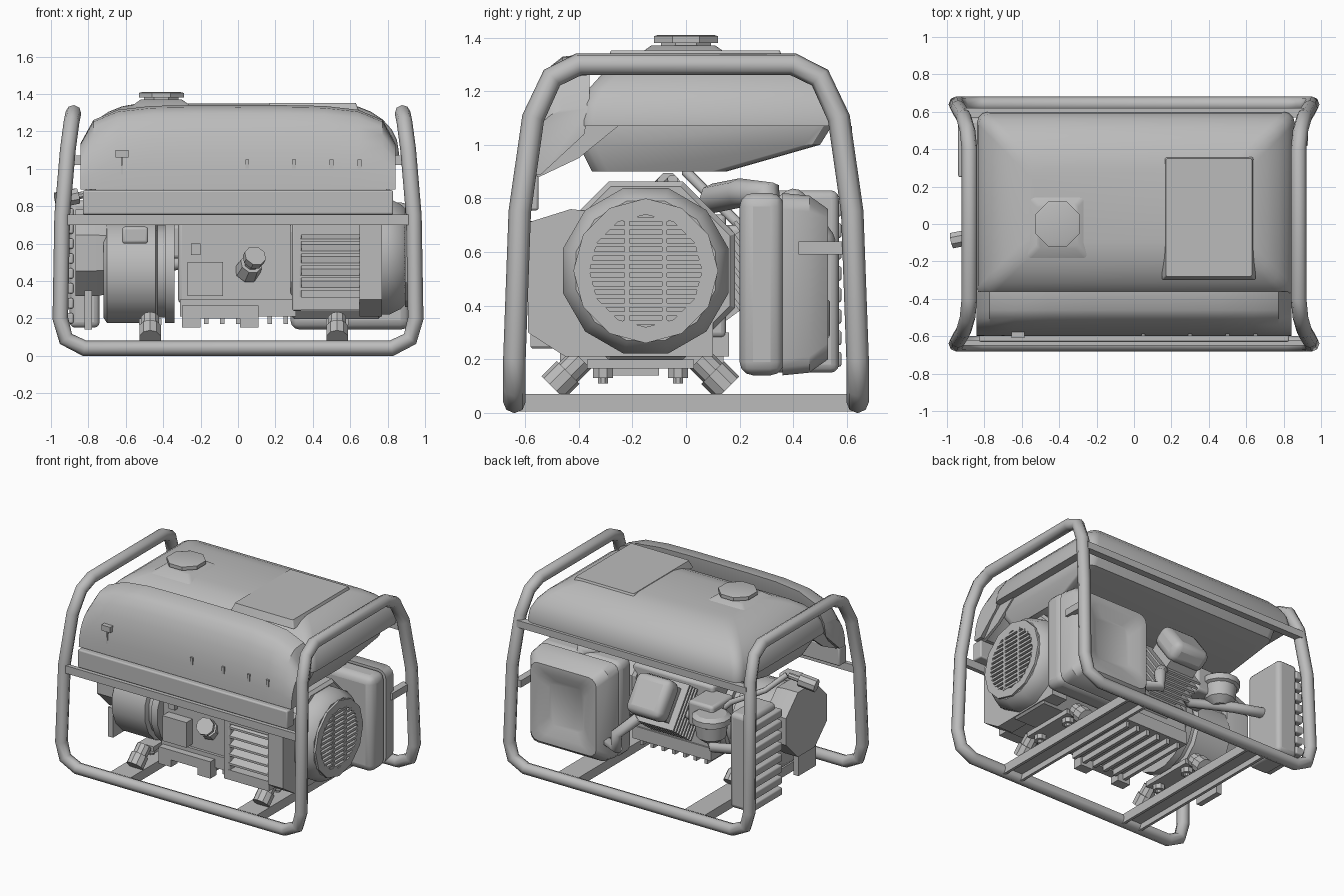
import bpy, bmesh, math
from mathutils import Matrix, Vector

cube = bpy.data.objects.get("Cube")
if cube:
    bpy.data.objects.remove(cube, do_unlink=True)

shade = (.5, .5, .5, 1)
grey = bpy.data.materials.new("plain_grey")
grey.use_nodes = True
grey.diffuse_color = shade
grey.node_tree.nodes["Principled BSDF"].inputs["Base Color"].default_value = shade
solid_parts = []


def finish(name, bm, bevel=0):
    bmesh.ops.recalc_face_normals(bm, faces=bm.faces)
    mesh = bpy.data.meshes.new(name)
    bm.to_mesh(mesh)
    bm.free()
    mesh.materials.append(grey)
    part = bpy.data.objects.new(name, mesh)
    bpy.context.collection.objects.link(part)
    if bevel:
        modifier = part.modifiers.new("rounded_edges", "BEVEL")
        modifier.width, modifier.segments = bevel, 3
    solid_parts.append(part)


def box(name, x, y, z, bevel=0, matrix=Matrix()):
    """Box from (low, high) pairs on each axis."""
    bm = bmesh.new()
    middle = Vector([(low + high) / 2 for low, high in (x, y, z)])
    size = Matrix.Diagonal([high - low for low, high in (x, y, z)] + [1])
    bmesh.ops.create_cube(bm, size=1, matrix=matrix @ Matrix.Translation(middle) @ size)
    finish(name, bm, bevel)


def around(value, half):
    return value - half, value + half


def loft(name, rings):
    """Skin a list of equal-length point rings and close both ends."""
    bm = bmesh.new()
    rows = [[bm.verts.new(point) for point in ring] for ring in rings]
    for lower, upper in zip(rows, rows[1:]):
        for i in range(len(lower)):
            bm.faces.new((lower[i - 1], lower[i], upper[i], upper[i - 1]))
    bm.faces.new(rows[0])
    bm.faces.new(rows[-1])
    finish(name, bm)


def prism(name, profile, ends):
    """Extrude a (y, z) profile along x."""
    loft(name, [[(x, y, z) for y, z in profile] for x in ends])


def turned(name, start, axis, steps, sides=12):
    """Turned part: steps are (distance along axis, radius)."""
    turn = Vector(axis).to_track_quat("Z", "Y")
    angles = [math.tau * (i + .5) / sides for i in range(sides)]
    loft(name, [[Vector(start) + turn @ Vector((radius * math.cos(angle), radius * math.sin(angle), distance))
                 for angle in angles] for distance, radius in steps])


def tube(name, points, radius, closed=False):
    curve = bpy.data.curves.new(name, "CURVE")
    curve.dimensions = "3D"
    curve.bevel_depth, curve.bevel_resolution, curve.use_fill_caps = radius, 2, True
    spline = curve.splines.new("POLY")
    spline.points.add(len(points) - 1)
    for point, position in zip(spline.points, points):
        point.co = (*position, 1)
    spline.use_cyclic_u = closed
    curve.materials.append(grey)
    bpy.context.collection.objects.link(bpy.data.objects.new(name, curve))


def rounded(x, y, z, inset=0, radius=.06):
    """Rounded rectangle at height z, pulled in on all sides by inset."""
    ring = []
    for quarter, (right, back) in enumerate(((1, 1), (0, 1), (0, 0), (1, 0))):
        center_x = x[right] + (inset + radius) * (1 - 2 * right)
        center_y = y[back] + (inset + radius) * (1 - 2 * back)
        for step in range(4):
            angle = (quarter + step / 3) * math.pi / 2
            ring.append((center_x + radius * math.cos(angle), center_y + radius * math.sin(angle), z))
    return ring


# Tube frame: one continuous loop through both hoops and both floor rails
leg = [(.82, .64, .04), (.92, .64, .09), (.95, .64, .2), (.94, .62, .75),
       (.91, .57, 1.1), (.89, .5, 1.25), (.88, .4, 1.3)]
loop = []
for side, depth, order in ((1, -1, 1), (1, 1, -1), (-1, 1, 1), (-1, -1, -1)):
    loop += [(side * x, depth * y, z) for x, y, z in leg[::order]]
tube("frame", loop, .042, True)
box("front_crossbar", around(0, .93), (-.65, -.62), (.7, .755))
box("rear_crossbar", around(0, .91), (.57, .62), (1.02, 1.07))
for x in (-.5, .5):
    box("floor_channel", around(x, .08), around(0, .63), (.045, .07))
    for edge in around(x, .07):
        box("channel_lip", around(edge, .01), around(0, .63), (.005, .06))

# Fuel tank: sloping pan below, domed shell above
pan_x, tank_x, tank_y = (-.76, .8), (-.84, .86), (-.4, .6)
loft("tank_pan", [rounded(pan_x, (-.4, .2), .9, .05), rounded(pan_x, (-.4, .5), 1), rounded(pan_x, (-.4, .55), 1.08)])
dome = [rounded(tank_x, tank_y, 1.07)]
for step in range(7):
    angle = step * math.pi / 13
    dome.append(rounded(tank_x, tank_y, 1.09 + .26 * math.sin(angle), .34 * (1 - math.cos(angle))))
loft("tank", dome)
pad_x, pad_y = (.15, .65), (-.3, .37)
loft("tank_pad", [rounded(pad_x, pad_y, z, inset, .01) for z, inset in ((1.3, 0), (1.352, .02))])
loft("filler_plate", [rounded((-.59, -.23), (-.2, .18), z, inset, .02) for z, inset in ((1.32, 0), (1.37, .07))])
turned("fuel_cap", (-.41, 0, 1.36), (0, 0, 1), [(0, .1), (.02, .1), (.02, .13), (.045, .13), (.05, .11)], 8)

# Control panel: curved front, lower towards both ends
sections = []
for step in range(-5, 6):
    across = math.sin(step * math.pi / 11)
    height = .45 * (1 - abs(across) ** 5) ** .2
    arc = [i * math.pi / 14 for i in range(8)]
    front = [(.85 * across, -.4 - .2 * math.cos(a) ** .8, .89 + height * math.sin(a)) for a in arc[:-1]]
    back = [(.85 * across, y, .89 + height * rise) for y, rise in ((-.36, 1), (-.38, .6), (-.54, 0))]
    sections.append(front + back)
loft("control_panel", sections)
box("panel_lip", around(0, .83), (-.63, -.55), (.755, .885), .01)
box("panel_switch", around(-.62, .035), (-.61, -.57), (1.06, 1.1))
box("switch_stem", around(-.62, .005), (-.6, -.58), (.97, 1.06))
for x in (.05, .3, .5, .65):
    box("panel_stud", around(x, .01), (-.6, -.57), (1, 1.05))
for x in (-.8, .8):
    prism("tank_gusset", [(-.59, .86), (-.54, 1.08), (-.24, 1.08), (-.4, .95)], around(x, .01))

# Fan housing with louvred front
hub = Vector((0, -.15, .53))
turned("fan_housing", (.28, hub.y, hub.z), (1, 0, 0), [(0, .34), (.02, .36), (.47, .36), (.49, .34)], 8)
box("louvre_backing", (.3, .65), (-.5, -.1), (.24, .72))
prism("housing_end", [(-.59, .3), (-.45, .21), (.1, .21), (.1, .7), (-.43, .76), (-.59, .71)], (.65, .77))
box("louvre_post", (.29, .34), (-.58, -.4), (.24, .71), .01)
for z in (.28, .68):
    box("louvre_rail", (.3, .65), (-.58, -.4), around(z, .035))
for step in range(5):
    z = .35 + step * .065
    prism("louvre", [(-.58, z), (-.58, z + .015), (-.5, z + .05), (-.5, z + .03)], (.33, .65))

# Recoil starter: stepped cover, segmented rim, barred grille
turned("recoil_cover", (.7, hub.y, hub.z), (1, 0, 0), [(0, .32), (.11, .32), (.17, .29), (.19, .27), (.19, .2)])
bm = bmesh.new()
rows = [[bm.verts.new(hub + Vector((.893, radius * math.cos(i * math.tau / 12), radius * math.sin(i * math.tau / 12))))
         for i in range(12)] for radius in (.21, .27)]
rim = [bm.faces.new((rows[0][i], rows[0][i - 1], rows[1][i - 1], rows[1][i])) for i in range(12)]
bmesh.ops.inset_individual(bm, faces=rim, thickness=.008)
raised = bmesh.ops.extrude_discrete_faces(bm, faces=rim)["faces"]
bmesh.ops.translate(bm, verts=list({v for face in raised for v in face.verts}), vec=(.015, 0, 0))
finish("recoil_rim", bm)
for step in range(-6, 7):
    rise = step * .032
    half = math.sqrt(.21 ** 2 - rise ** 2)
    box("grille_bar", (.88, .91), around(hub.y, half), around(hub.z + rise, .008))
for y in around(hub.y, .07):
    box("grille_rib", (.88, .911), around(y, .009), around(hub.z, .19))

# Engine block, sump and front fittings
box("engine_block", around(0, .32), (-.4, .15), (.28, .74), .02)
box("sump", around(0, .31), (-.42, .16), (.21, .3))
for step in range(-3, 4):
    box("sump_fin", around(step * .085, .012), (-.4, .14), (.17, .22))
box("front_mount", (-.3, .11), (-.47, -.4), (.2, .27))
for x in (-.25, .06):
    box("mount_foot", around(x, .05), (-.47, -.4), (.15, .21))
box("ignition_box", (-.27, -.08), (-.47, -.38), (.32, .5))
box("oil_sensor", (-.25, -.2), (-.43, -.38), (.54, .6))
turned("oil_filler", (.05, -.38, .45), (.2, -.6, .4), [(0, .07), (.08, .06), (.08, .04), (.12, .04), (.12, .06), (.16, .06)], 8)

# Alternator
turned("alternator", (-.34, -.15, .45), (-1, 0, 0),
       [(0, .28), (.05, .28), (.05, .25), (.09, .25), (.1, .28), (.36, .28), (.38, .25)], 16)
turned("alternator_end", (-.7, -.12, .55), (-1, 0, 0), [(0, .24), (.06, .25), (.17, .25)], 8)
box("terminal_box", around(-.55, .07), (-.46, -.36), (.6, .69), .015)
box("alternator_foot", around(-.8, .02), (-.3, -.1), (.14, .35))

# Finned cylinder and valve cover, tilted backwards
tilt = Matrix.Translation((-.04, .05, .42)) @ Matrix.Rotation(math.pi / 5, 4, "X")
box("cylinder", around(0, .11), (-.05, .42), around(0, .12), matrix=tilt)
for step in range(3, 11):
    box("cooling_fin", around(0, .16), around(step * .035, .007), around(0, .16), matrix=tilt)
box("valve_cover", around(0, .14), (.4, .55), around(0, .14), .05, tilt)

# Carburettor, fuel bowl and pipes
box("carburettor", around(-.35, .1), (.1, .34), (.52, .7), .02)
turned("fuel_bowl", (-.44, .34, .66), (0, 0, -1), [(0, .1), (.02, .13), (.06, .13), (.07, .11), (.16, .1), (.2, .05)])
tube("exhaust_pipe", [(.1, .4, .5), (.2, .5, .4), (.2, .5, .3), (.4, .4, .3)], .04)
tube("intake_elbow", [(.3, .1, .8), (.5, .2, .82), (.6, .3, .82), (.6, .3, .7)], .055)
turned("fuel_tap", (-.78, -.05, .87), (-1, -.2, -.2), [(0, .02), (.08, .02), (.08, .045), (.2, .045)], 8)
tube("fuel_hose", [(-.8, 0, .9), (-.7, .1, .8), (-.5, .2, .7), (-.4, .2, .6)], .02)

# Rounded rear box with recessed back
box("rear_box_front", around(.6, .32), (.2, .365), (.14, .82), .05)
loft("rear_box_back", [rounded(around(.6, .32), (.14, .82), y, inset)
                       for y, inset in ((.36, 0), (.46, .01), (.53, .06), (.53, .12), (.49, .18))])
back = solid_parts[-1].data
back.transform(Matrix(((1, 0, 0, 0), (0, 0, 1, 0), (0, 1, 0, 0), (0, 0, 0, 1))))
back.flip_normals()
box("rear_box_strap", (.88, .93), (.42, .61), (.59, .64))

# Side silencer with ribbed guard
box("silencer", (-.9, -.74), (.26, .57), (.15, .83), .03)
for step in range(8):
    box("guard_rib", (-.94, -.88), (.25, .58), around(.2 + step * .08, .028), .01)
tube("silencer_pipe", [(-.1, .3, .6), (-.3, .2, .5), (-.5, .4, .45), (-.75, .4, .5)], .035)

# Tilted rubber mounts and bolts
for x in (-.47, .53):
    for y, outward in ((-.39, -1), (.05, 1)):
        turned("rubber_mount", (x, y, .2), (0, outward, -1), [(0, .05), (.07, .05), (.07, .06), (.15, .06)], 10)
        turned("mount_bolt", (x, y - outward * .08, .11), (0, 0, 1), [(0, .02), (.02, .02), (.02, .04), (.06, .04)], 8)
    box("mount_plate", around(x, .06), (-.37, .03), (.165, .2))

# Soft shading with sharp edges kept
bpy.ops.object.select_all(action="DESELECT")
for part in solid_parts:
    part.select_set(True)
    bpy.context.view_layer.objects.active = part
bpy.ops.object.shade_smooth_by_angle(angle=math.radians(32))
